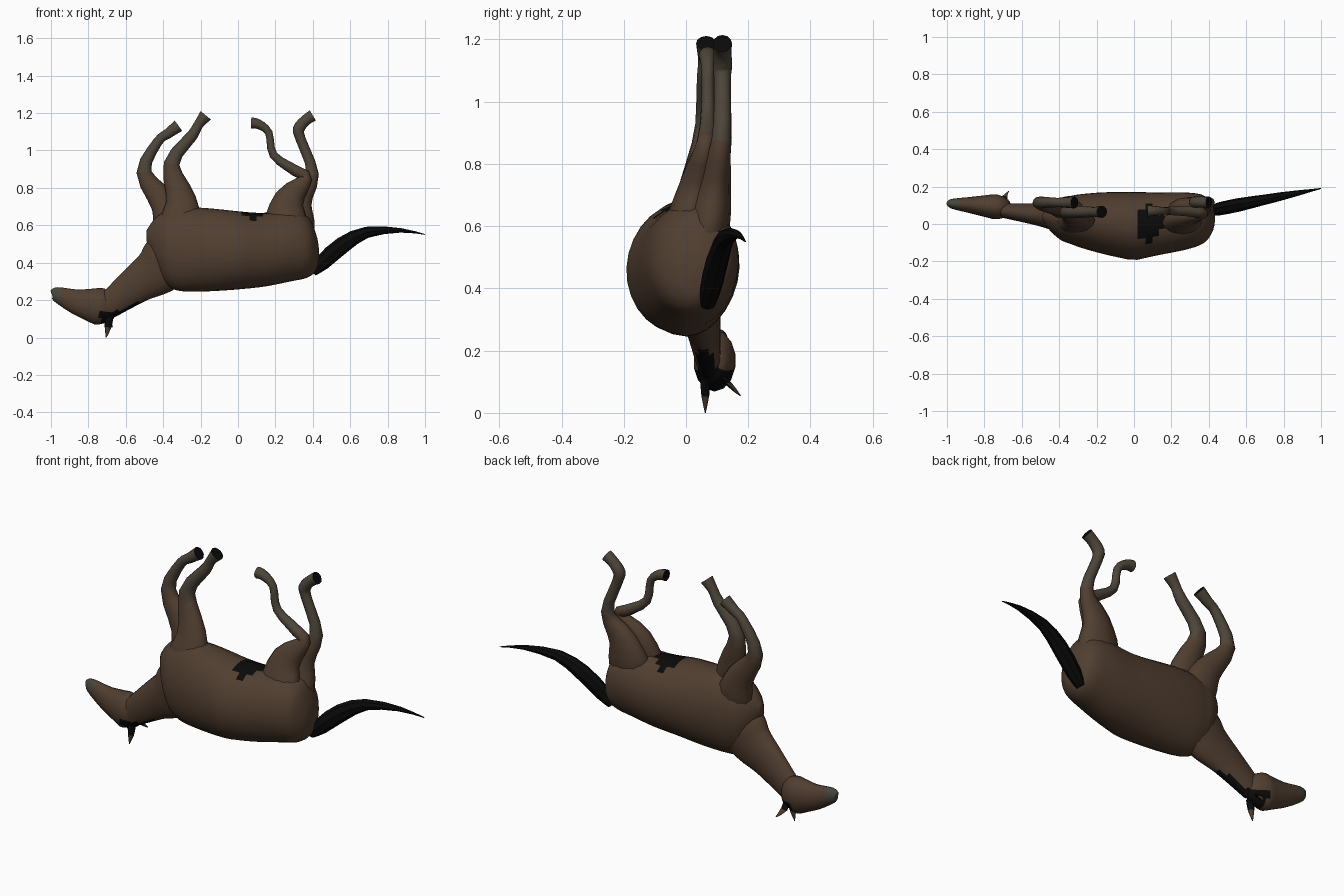
import bpy, bmesh, math
from mathutils import Vector

if "Cube" in bpy.data.objects:
    bpy.data.objects.remove(bpy.data.objects["Cube"])


def material(name, rgb):
    m = bpy.data.materials.new(name)
    m.diffuse_color = (*rgb, 1)
    m.use_nodes = True
    m.node_tree.nodes["Principled BSDF"].inputs["Base Color"].default_value = m.diffuse_color
    return m


BROWN, GREY, BLACK, MUZZLE = 0, 1, 2, 3
MATS = [material("brown coat", (0.082, 0.049, 0.030)),
        material("grey brown leg", (0.075, 0.060, 0.042)),
        material("black hair", (0.003, 0.003, 0.003)),
        material("grey muzzle", (0.062, 0.060, 0.044))]


def spline(keys, steps):
    """Catmull-Rom through the key sections."""
    out, n = [], len(keys)
    for i in range(n - 1):
        a, b, c, d = (keys[max(0, min(n - 1, j))] for j in (i - 1, i, i + 1, i + 2))
        for s in range(steps):
            t = s / steps
            out.append([0.5 * (2 * q + (r - p) * t + (2 * p - 5 * q + 4 * r - w) * t * t
                               + (3 * q - p - 3 * r + w) * t ** 3)
                        for p, q, r, w in zip(a, b, c, d)])
    return out + [list(keys[-1])]


def loft(name, keys, side_y, width, rule, sides=14, steps=3, roll=0.0, angle=60, upright=False):
    """Skin elliptical sections along an xz path of (x, z, radius);
    side_y(x, z) gives the sideways offset, width(x, radius) the radius along y."""
    secs = spline(keys, steps)
    bm = bmesh.new()
    rings = []
    for i, (x, z, r) in enumerate(secs):
        p, q = secs[max(0, i - 1)], secs[min(len(secs) - 1, i + 1)]
        t = Vector((q[0] - p[0], 0, q[1] - p[1])).normalized()
        u = Vector((0, 0, 1)) if upright else Vector((0, 1, 0)).cross(t)
        u.y += roll
        ring = []
        for k in range(sides):
            a = 2 * math.pi * k / sides
            ring.append(bm.verts.new(Vector((x, side_y(x, z), z)) + u * (math.cos(a) * r)
                                     + Vector((0, math.sin(a) * width(x, r), 0))))
        rings.append(ring)
    for a, b in zip(rings, rings[1:]):
        for k in range(sides):
            j = (k + 1) % sides
            bm.faces.new((a[k], a[j], b[j], b[k]))
    bm.faces.new(rings[0])
    bm.faces.new(rings[-1])
    bmesh.ops.recalc_face_normals(bm, faces=bm.faces)
    for f in bm.faces:
        f.material_index = rule(f.calc_center_median(), len(f.verts))
    me = bpy.data.meshes.new(name)
    bm.to_mesh(me)
    bm.free()
    for m in MATS:
        me.materials.append(m)
    ob = bpy.data.objects.new(name, me)
    bpy.context.collection.objects.link(ob)
    bpy.ops.object.select_all(action='DESELECT')
    ob.select_set(True)
    bpy.context.view_layer.objects.active = ob
    bpy.ops.object.shade_smooth_by_angle(angle=math.radians(angle))


# Colour rules
def body_rule(c, n):                                         # belly patch
    return BLACK if c.z > 0.6 and abs(c.x - 0.08) / 0.10 + abs(c.y) / 0.10 < 1 else BROWN


def neck_rule(c, n):                                         # mane on the crest
    crest = c.z - 0.165 - 0.78 * (c.x + 0.70) < -0.095 and c.z < 0.2
    return BLACK if crest or (c.x < -0.6 and c.z < 0.15) else BROWN


def head_rule(c, n):
    if c.x > -0.735 and c.z < 0.145:
        return BLACK                                         # forelock
    return MUZZLE if c.x < -0.94 else BROWN


def leg_rule(c, n):
    if n > 4 and c.z > 1:
        return BLACK                                         # sole of the hoof
    return GREY if c.z > 0.9 else BROWN


# Trunk, from rump to chest
loft("trunk", [
    (0.433, 0.45, 0.02), (0.42, 0.455, 0.09), (0.375, 0.482, 0.16),
    (0.28, 0.488, 0.188), (0.1, 0.467, 0.2), (-0.2, 0.47, 0.224),
    (-0.36, 0.475, 0.21), (-0.44, 0.51, 0.13), (-0.488, 0.545, 0.03)],
    lambda x, z: 0.1 * abs(x) - 0.012,
    lambda x, r: r * (0.88 - 0.25 * x if x > 0 else max(0.59, 0.88 + 0.85 * x)),
    body_rule, sides=28, steps=7, roll=0.04, upright=True)

# Neck, from inside the trunk to the poll
loft("neck", [
    (-0.28, 0.46, 0.15), (-0.37, 0.41, 0.155), (-0.44, 0.35, 0.13),
    (-0.54, 0.285, 0.102), (-0.70, 0.165, 0.07)],
    lambda x, z: 0.11 * abs(x) - 0.005, lambda x, r: 0.55 * r, neck_rule, sides=20, steps=4)

# Head
loft("head", [
    (-0.655, 0.15, 0.02), (-0.675, 0.15, 0.065), (-0.735, 0.165, 0.099),
    (-0.79, 0.175, 0.088), (-0.87, 0.193, 0.066), (-0.975, 0.233, 0.038),
    (-0.997, 0.235, 0.015)],
    lambda x, z: 0.04 - 0.07 * x, lambda x, r: 0.68 * r, head_rule)

# Ears
for name, base_z, tip_z, y0, lean in (("ear_near", 0.11, 0.0, 0.062, 0.0),
                                      ("ear_far", 0.13, 0.055, 0.23, -1.0)):
    loft(name, [(-0.69, base_z, 0.024), (-0.695, (base_z + tip_z) / 2, 0.018),
                (-0.705 - 0.035 * lean, tip_z, 0.002)],
         lambda x, z: y0 + lean * z, lambda x, r: 0.7 * r,
         lambda c, n: BLACK if c.z > 0.05 and c.y < 0.14 else BROWN, sides=8, steps=2)


# Legs: from inside the trunk up to the sole, leaning sideways from root to hock
def leg(name, keys, root, foot):
    def side(x, z):
        t = max(0.0, min(1.0, (z - 0.45) / 0.45))
        return root + (foot - root) * t
    loft(name, keys, side, lambda x, r: min(r, 0.017 + 0.43 * r), leg_rule, sides=12)


leg("front_leg_far", [
    (-0.32, 0.46, 0.07), (-0.35, 0.60, 0.10), (-0.395, 0.72, 0.075), (-0.503, 0.885, 0.04),
    (-0.43, 1.045, 0.026), (-0.375, 1.09, 0.027), (-0.318, 1.132, 0.034)], 0.05, 0.115)
leg("front_leg_near", [
    (-0.29, 0.45, 0.07), (-0.305, 0.60, 0.115), (-0.305, 0.74, 0.08), (-0.355, 0.93, 0.042),
    (-0.245, 1.08, 0.03), (-0.21, 1.14, 0.026), (-0.172, 1.188, 0.036)], -0.03, 0.065)
leg("hind_leg_near", [
    (0.26, 0.45, 0.08), (0.255, 0.60, 0.115), (0.275, 0.74, 0.08), (0.365, 0.852, 0.032),
    (0.31, 0.89, 0.03), (0.19, 0.975, 0.022), (0.165, 1.095, 0.02),
    (0.11, 1.14, 0.026), (0.07, 1.147, 0.03)], -0.04, 0.07)
leg("hind_leg_far", [
    (0.28, 0.45, 0.08), (0.29, 0.60, 0.12), (0.32, 0.74, 0.08), (0.398, 0.875, 0.034),
    (0.335, 1.06, 0.027), (0.325, 1.115, 0.032), (0.36, 1.16, 0.029),
    (0.40, 1.187, 0.032)], 0.05, 0.117)

# Tail, a curved wedge
loft("tail", [
    (0.40, 0.345, 0.02), (0.45, 0.40, 0.042), (0.56, 0.495, 0.045),
    (0.69, 0.563, 0.03), (0.87, 0.573, 0.012), (1.0, 0.551, 0.002)],
    lambda x, z: 0.07 + 0.2 * (x - 0.4), lambda x, r: min(1.3 * r, 0.012 + 0.55 * r),
    lambda c, n: BLACK, sides=8, steps=2, angle=30)
